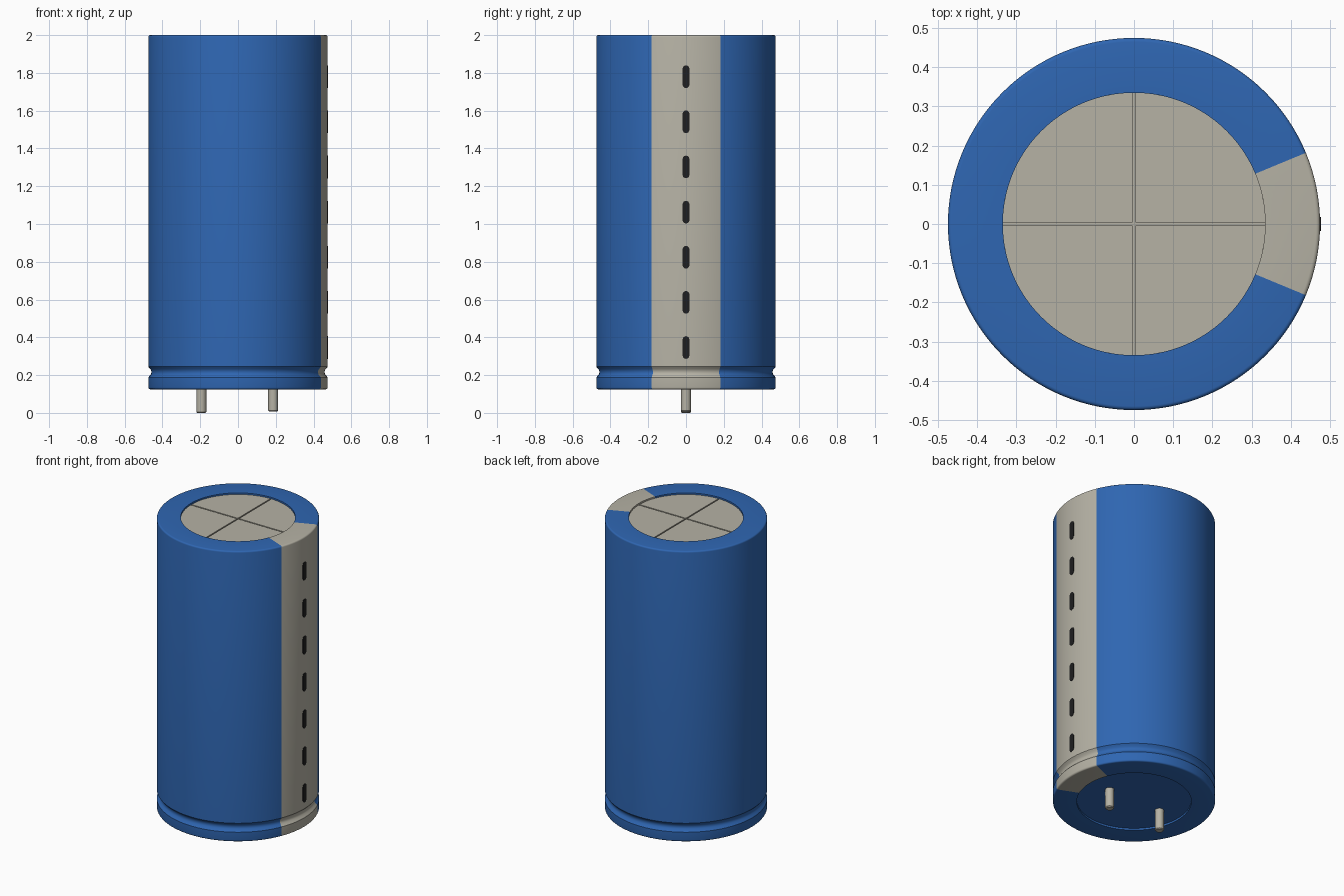
import bpy
import bmesh
import math

cube = bpy.data.objects.get("Cube")
if cube:
    bpy.data.objects.remove(cube, do_unlink=True)

SEGMENTS = 128
R_BODY, R_PANEL = 0.475, 0.335
Z_BOTTOM, Z_TOP = 0.125, 2.0
STRIPE_HALF = math.radians(22.5)


def material(name, rgb):
    m = bpy.data.materials.new(name)
    m.use_nodes = True
    m.diffuse_color = (*rgb, 1)
    m.node_tree.nodes["Principled BSDF"].inputs["Base Color"].default_value = (*rgb, 1)
    return m


BLUE = material("sleeve blue", (0.028, 0.133, 0.445))
GREY = material("warm grey", (0.465, 0.445, 0.375))
BLACK = material("mark black", (0.013, 0.013, 0.014))


def finish(name, bm, mats, smooth=True):
    bmesh.ops.recalc_face_normals(bm, faces=bm.faces)
    mesh = bpy.data.meshes.new(name)
    bm.to_mesh(mesh)
    bm.free()
    for m in mats:
        mesh.materials.append(m)
    obj = bpy.data.objects.new(name, mesh)
    bpy.context.collection.objects.link(obj)
    if smooth:
        bpy.ops.object.select_all(action='DESELECT')
        obj.select_set(True)
        bpy.context.view_layer.objects.active = obj
        bpy.ops.object.shade_smooth_by_angle(angle=math.radians(35))
    return obj


def lathe(profile, segments, center=(0, 0)):
    """Revolve (radius, z) points about a vertical axis; zero radius closes an end."""
    bm = bmesh.new()
    cx, cy = center
    rings = []
    for r, z in profile:
        if r == 0:
            rings.append([bm.verts.new((cx, cy, z))] * segments)
        else:
            angles = [2 * math.pi * i / segments for i in range(segments)]
            rings.append([bm.verts.new((cx + r * math.cos(a), cy + r * math.sin(a), z))
                          for a in angles])
    for low, high in zip(rings, rings[1:]):
        for i in range(segments):
            j = (i + 1) % segments
            corners = [low[i], low[j], high[j], high[i]]
            bm.faces.new(list(dict.fromkeys(corners)))
    return bm


def prism(points, offset):
    """Extrude a flat outline of 3D points by an offset vector."""
    bm = bmesh.new()
    face = bm.faces.new([bm.verts.new(p) for p in points])
    out = bmesh.ops.extrude_face_region(bm, geom=[face])
    verts = [v for v in out["geom"] if isinstance(v, bmesh.types.BMVert)]
    bmesh.ops.translate(bm, verts=verts, vec=offset)
    return bm


def fillet(r, z, radius, start):
    return [(r + radius * math.cos(math.radians(start + 22.5 * k)),
             z + radius * math.sin(math.radians(start + 22.5 * k))) for k in range(5)]


# Sleeve: rounded rims, a crimp groove near the base, and a polarity stripe
F = 0.01
profile = [(R_PANEL, Z_BOTTOM + 0.012), (R_PANEL, Z_BOTTOM)]
profile += fillet(R_BODY - F, Z_BOTTOM + F, F, -90)
profile += [(0.475, 0.187), (0.470, 0.194), (0.461, 0.203), (0.458, 0.215),
            (0.461, 0.229), (0.470, 0.238), (0.475, 0.245)]
profile += fillet(R_BODY - F, Z_TOP - F, F, 0)
profile += [(R_PANEL, Z_TOP), (R_PANEL, Z_TOP - 0.022)]
bm = lathe(profile, SEGMENTS)
for f in bm.faces:
    c = f.calc_center_median()
    f.material_index = int(abs(math.atan2(c.y, c.x)) < STRIPE_HALF)
finish("sleeve", bm, [BLUE, GREY])

# Recessed base panel
bm = lathe([(0, Z_BOTTOM + 0.012), (R_PANEL, Z_BOTTOM + 0.012)], SEGMENTS)
bmesh.ops.reverse_faces(bm, faces=bm.faces)
base = finish("base_panel", bm, [BLUE], smooth=False)
if base.data.polygons[0].normal.z > 0:
    base.data.flip_normals()

# Recessed top vent: a floor with four raised quarters leaving a cross groove
bm = lathe([(R_PANEL, Z_TOP - 0.03), (R_PANEL, Z_TOP - 0.02), (0, Z_TOP - 0.02)], SEGMENTS)
finish("vent_floor", bm, [GREY])
GAP = 0.004
edge = math.asin(GAP / R_PANEL)
for q in range(4):
    pts = [(GAP, GAP)]
    for i in range(33):
        a = edge + (math.pi / 2 - 2 * edge) * i / 32
        pts.append((R_PANEL * math.cos(a), R_PANEL * math.sin(a)))
    turn = q * math.pi / 2
    c, s = math.cos(turn), math.sin(turn)
    outline = [(x * c - y * s, x * s + y * c, Z_TOP - 0.02) for x, y in pts]
    finish(f"vent_quarter_{q + 1}", prism(outline, (0, 0, 0.01)), [GREY], smooth=False)

# Dashes along the stripe
W, H = 0.018, 0.06
for k in range(7):
    z0 = 0.346 + 0.239 * k
    outline = []
    for side in (1, -1):
        for i in range(9):
            a = math.pi * i / 8
            outline.append((R_BODY - 0.003, side * W * math.cos(a),
                            z0 + side * (H - W + W * math.sin(a))))
    finish(f"stripe_dash_{k + 1}", prism(outline, (0.005, 0, 0)), [BLACK], smooth=False)

# Leads
for name, x, z in (("right_lead", -0.194, 0.0), ("left_lead", 0.186, 0.008)):
    bm = lathe([(0, z), (0.022, z), (0.026, z + 0.005), (0.026, Z_BOTTOM + 0.02),
                (0, Z_BOTTOM + 0.02)], 24, (x, 0))
    finish(name, bm, [GREY])
